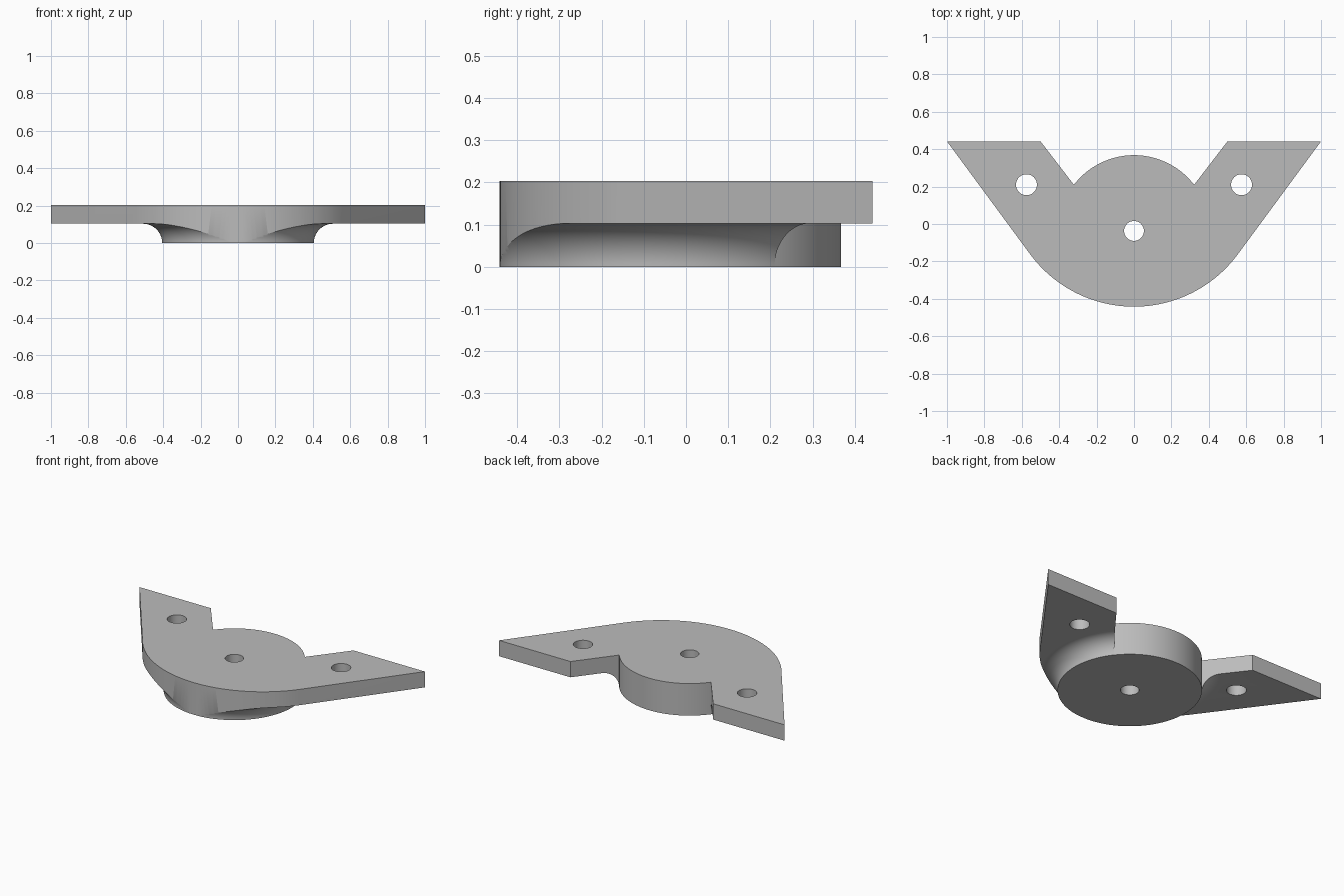
import bpy
import bmesh
from math import sin, cos, pi, radians

if "Cube" in bpy.data.objects:
    bpy.data.objects.remove(bpy.data.objects["Cube"], do_unlink=True)

TOP, PLATE_BOTTOM = 0.203, 0.103
HUB_Y, HUB_R = -0.037, 0.405
NOSE_Y, NOSE_R = 0.248, 0.69
BACK_Y = 0.442


def make_object(name, bm):
    bmesh.ops.recalc_face_normals(bm, faces=bm.faces)
    mesh = bpy.data.meshes.new(name)
    bm.to_mesh(mesh)
    bm.free()
    obj = bpy.data.objects.new(name, mesh)
    bpy.context.collection.objects.link(obj)
    return obj


def prism(name, outline, z0, z1):
    bm = bmesh.new()
    face = bm.faces.new([bm.verts.new((x, y, z0)) for x, y in outline])
    extruded = bmesh.ops.extrude_face_region(bm, geom=[face])["geom"]
    verts = [v for v in extruded if isinstance(v, bmesh.types.BMVert)]
    bmesh.ops.translate(bm, verts=verts, vec=(0, 0, z1 - z0))
    return make_object(name, bm)


def arc(cx, cy, r, start, end, steps):
    angles = [radians(start + (end - start) * i / steps) for i in range(steps + 1)]
    return [(cx + r * cos(a), cy + r * sin(a)) for a in angles]


def lathe(name, profile, steps):
    bm = bmesh.new()
    verts = [bm.verts.new((r, HUB_Y, z)) for r, z in profile]
    edges = [bm.edges.new(pair) for pair in zip(verts, verts[1:])]
    bmesh.ops.spin(bm, geom=verts + edges, cent=(0, HUB_Y, 0), axis=(0, 0, 1),
                   angle=2 * pi, steps=steps)
    bmesh.ops.remove_doubles(bm, verts=bm.verts, dist=0.0001)
    return make_object(name, bm)


def cut(obj, tool, operation):
    mod = obj.modifiers.new("cut", 'BOOLEAN')
    mod.operation, mod.solver, mod.object = operation, 'EXACT', tool
    bpy.context.view_layer.objects.active = obj
    bpy.ops.object.modifier_apply(modifier=mod.name)
    bpy.data.objects.remove(tool, do_unlink=True)


# Winged outline: rounded nose, two pointed ears, round hub at the back
outline = arc(0, NOSE_Y, NOSE_R, 216.3, 323.7, 64)
outline += [(1, BACK_Y), (0.5, BACK_Y)]
outline += arc(0, HUB_Y, HUB_R, 37.5, 142.5, 48)
outline += [(-0.5, BACK_Y), (-1, BACK_Y)]
bracket = prism("bracket", outline, 0, TOP)

# Turned envelope: hub flaring through a cove into the plate underside
hub = HUB_R + 0.0006
cove = arc(hub + PLATE_BOTTOM, 0, PLATE_BOTTOM, 180, 90, 16)
profile = [(0, -0.05), (hub, -0.05)] + cove + [(2, PLATE_BOTTOM), (2, 0.3), (0, 0.3)]
cut(bracket, lathe("envelope", profile, 128), 'INTERSECT')

# Pivot hole and two mounting holes
for x, y, r in ((0, HUB_Y, 0.053), (0.575, 0.21, 0.056), (-0.575, 0.21, 0.056)):
    circle = arc(x, y, r, 0, 360, 48)[:-1]
    cut(bracket, prism("hole", circle, -0.1, 0.4), 'DIFFERENCE')

# Plain grey finish
grey = bpy.data.materials.new("grey")
grey.use_nodes = True
colour = (0.5, 0.5, 0.5, 1)
grey.diffuse_color = colour
grey.node_tree.nodes["Principled BSDF"].inputs["Base Color"].default_value = colour
bracket.data.materials.clear()
bracket.data.materials.append(grey)

bpy.ops.object.select_all(action='DESELECT')
bracket.select_set(True)
bpy.context.view_layer.objects.active = bracket
bpy.ops.object.shade_smooth_by_angle(angle=radians(30))
